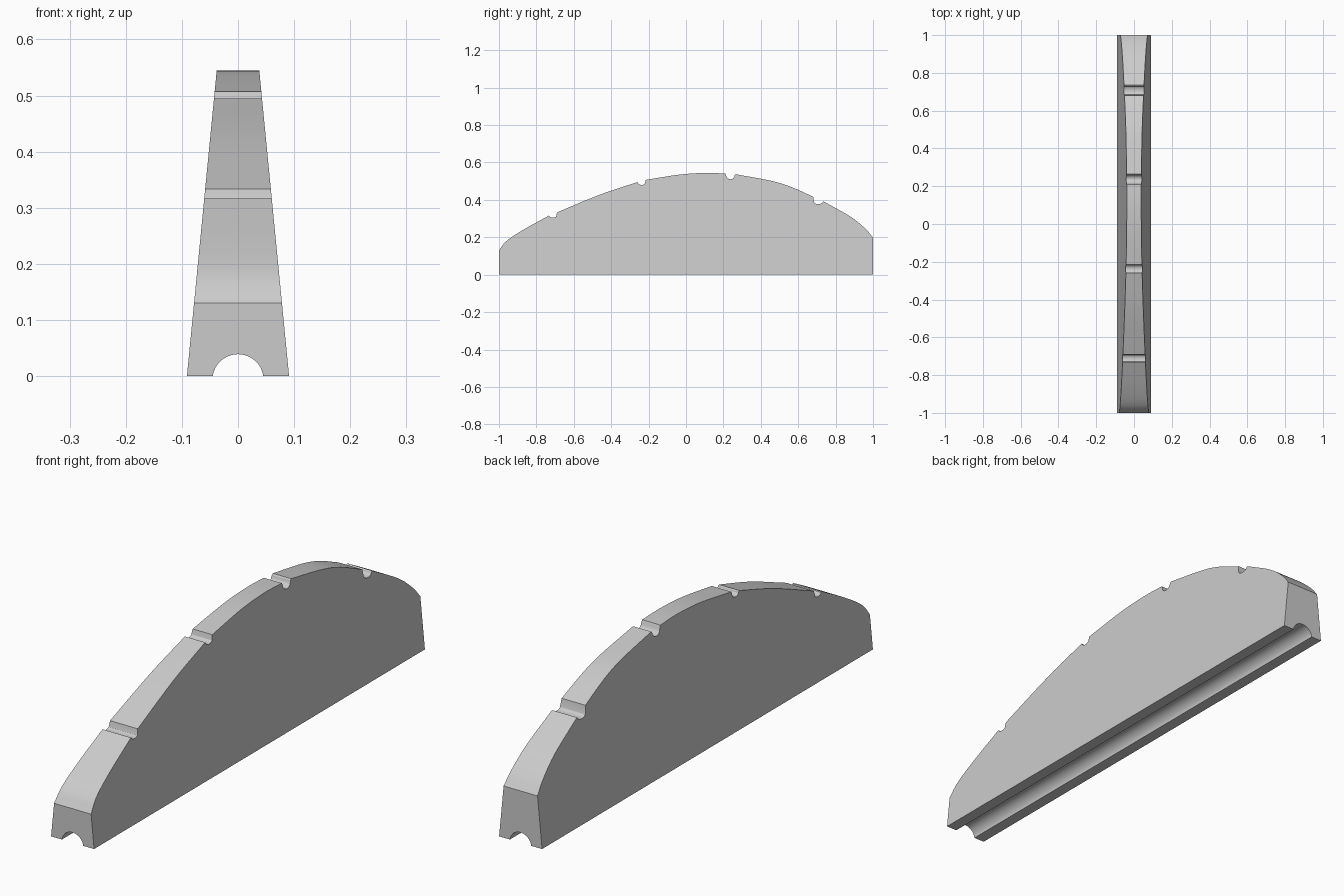
import bpy, bmesh, math
from mathutils import Vector

if "Cube" in bpy.data.objects:
    bpy.data.objects.remove(bpy.data.objects["Cube"], do_unlink=True)

BASE_HALF, TOP_HALF, HEIGHT = 0.091, 0.038, 0.544
grey = bpy.data.materials.new("light grey")
grey.use_nodes = True
colour = (0.6, 0.6, 0.6, 1)
grey.diffuse_color = colour
grey.node_tree.nodes["Principled BSDF"].inputs["Base Color"].default_value = colour


def smooth_path(pts, steps=5):
    """Catmull-Rom curve through the points."""
    p = [Vector(q) for q in pts]
    p = [2 * p[0] - p[1]] + p + [2 * p[-1] - p[-2]]
    out = []
    for a, b, c, d in zip(p, p[1:], p[2:], p[3:]):
        for i in range(steps):
            t = i / steps
            out.append(0.5 * (2 * b + (c - a) * t + (2 * a - 5 * b + 4 * c - d) * t * t
                              + (3 * b - a - 3 * c + d) * t ** 3))
    return out + [p[-2]]


def notch(left, right, floor):
    """Rounded U between two rim points, dipping to the floor height."""
    width = right.x - left.x
    mid, r = (left.x + right.x) / 2, width * 0.42
    rim = min(left.y, right.y)
    depth = rim - floor
    return [Vector((mid - r * math.cos(math.pi * i / 8),
                    rim - 0.2 * depth - 0.8 * depth * math.sin(math.pi * i / 8)))
            for i in range(9)]


# Arched crown, in stretches between the notches (y, z)
crown = [
    [(-1, .13), (-.96, .18), (-.87, .24), (-.733, .316)],
    [(-.69, .333), (-.46, .428), (-.26, .495)],
    [(-.215, .507), (-.035, .535), (.1, .544), (.21, .541)],
    [(.265, .537), (.45, .503), (.56, .47), (.68, .417)],
    [(.735, .392), (.88, .31), (.96, .245), (1, .198)],
]
floors = [.305, .48, .51, .377]
stretches = [smooth_path(s) for s in crown]
outline = [Vector((-1, 0))] + stretches[0]
for before, after, floor in zip(stretches, stretches[1:], floors):
    outline += notch(before[-1], after[0], floor) + after
outline.append(Vector((1, 0)))

# Tapered body: the outline on both leaning sides, bridged across
bm = bmesh.new()
sides = []
for sign in (-1, 1):
    sides.append([bm.verts.new((sign * (BASE_HALF + (TOP_HALF - BASE_HALF) * p.y / HEIGHT),
                                p.x, p.y)) for p in outline])
    bm.faces.new(sides[-1])
for i in range(len(outline)):
    j = (i + 1) % len(outline)
    bm.faces.new((sides[0][i], sides[0][j], sides[1][j], sides[1][i]))
bmesh.ops.recalc_face_normals(bm, faces=bm.faces)
mesh = bpy.data.meshes.new("arched_body")
bm.to_mesh(mesh)
bm.free()
mesh.materials.append(grey)
body = bpy.data.objects.new("arched_body", mesh)
bpy.context.collection.objects.link(body)

# Round channel along the underside
bpy.ops.mesh.primitive_cylinder_add(vertices=48, radius=0.0455, depth=2.4,
                                    location=(0, 0, -0.0065), rotation=(math.pi / 2, 0, 0))
cutter = bpy.context.object
cutter.name = "channel_cutter"
cutter.data.materials.append(grey)
cut = body.modifiers.new("channel", "BOOLEAN")
cut.operation, cut.solver, cut.object = "DIFFERENCE", "EXACT", cutter
bpy.ops.object.select_all(action="DESELECT")
body.select_set(True)
bpy.context.view_layer.objects.active = body
bpy.ops.object.modifier_apply(modifier=cut.name)
bpy.data.objects.remove(cutter, do_unlink=True)
bpy.ops.object.shade_smooth_by_angle(angle=math.radians(25))
